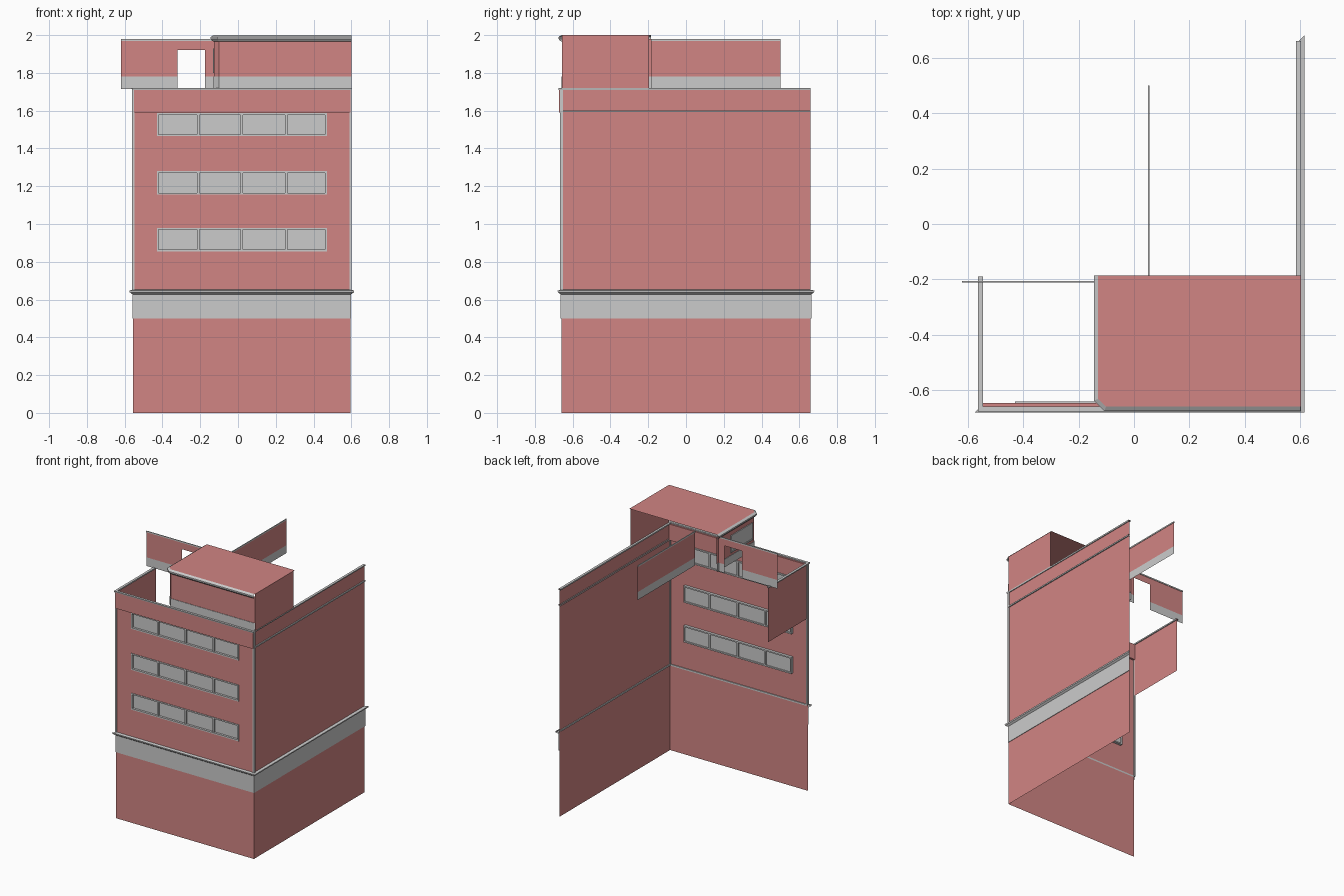
import bpy, bmesh
from mathutils import Vector

if "Cube" in bpy.data.objects:
    bpy.data.objects.remove(bpy.data.objects["Cube"])

red = bpy.data.materials.new("red_wall")
red.diffuse_color = (0.64, 0.235, 0.23, 1)
red.use_nodes = True
red.node_tree.nodes["Principled BSDF"].inputs["Base Color"].default_value = red.diffuse_color


def mesh(name, quads, mat=None):
    """Object from a list of polygons, welded where they touch."""
    bm = bmesh.new()
    for q in quads:
        bm.faces.new([bm.verts.new(p) for p in q])
    bmesh.ops.remove_doubles(bm, verts=bm.verts, dist=1e-5)
    me = bpy.data.meshes.new(name)
    bm.to_mesh(me)
    bm.free()
    ob = bpy.data.objects.new(name, me)
    bpy.context.collection.objects.link(ob)
    if mat:
        me.materials.append(mat)
    return ob


def quad_y(x0, x1, z0, z1, y):          # sheet facing the front
    return [(x0, y, z0), (x1, y, z0), (x1, y, z1), (x0, y, z1)]


def quad_x(y0, y1, z0, z1, x):          # sheet facing the right
    return [(x, y0, z0), (x, y1, z0), (x, y1, z1), (x, y0, z1)]


def box_quads(x0, x1, y0, y1, z0, z1):
    return [quad_y(x0, x1, z0, z1, y0), quad_y(x1, x0, z0, z1, y1),
            quad_x(y0, y1, z0, z1, x1), quad_x(y1, y0, z0, z1, x0),
            [(x0, y0, z1), (x1, y0, z1), (x1, y1, z1), (x0, y1, z1)],
            [(x0, y1, z0), (x1, y1, z0), (x1, y0, z0), (x0, y0, z0)]]


def sweep(name, path, profile, mat=None):
    """Mitred sweep; first and last path points only set the end mitres.
    Profile points are (outward offset, z)."""
    p = [Vector(a) for a in path]
    rows = []
    for i in range(1, len(p) - 1):
        d0, d1 = (p[i] - p[i - 1]).normalized(), (p[i + 1] - p[i]).normalized()
        n0, n1 = Vector((d0.y, -d0.x)), Vector((d1.y, -d1.x))
        m = (n0 + n1) / (1 + n0.dot(n1))
        rows.append([(p[i].x + m.x * d, p[i].y + m.y * d, z) for d, z in profile])
    quads = [[a[k], b[k], b[k + 1], a[k + 1]]
             for a, b in zip(rows, rows[1:]) for k in range(len(profile) - 1)]
    return mesh(name, quads, mat)


XL, XR, YF, YB = -0.555, 0.595, -0.66, 0.66
TOP = 1.72
street = [(XL, 0), (XL, YF), (XR, YF), (XR, YB), (0, YB)]

# Front wall with three window strips cut out
rows = [(0.855, 0.98), (1.155, 1.28), (1.465, 1.588)]
WX0, WX1 = -0.43, 0.47
zs = [0] + [z for r in rows for z in r] + [TOP]
xs = [XL, WX0, WX1, XR]
mesh("front_wall", [quad_y(xs[i], xs[i + 1], zs[j], zs[j + 1], YF)
                    for j in range(7) for i in range(3)
                    if not (i == 1 and j % 2 == 1)], red)

# Side walls
mesh("right_wall", [quad_x(YF, YB, 0, TOP, XR)], red)
mesh("left_return_wall", [quad_x(-0.19, YF, 1.30, TOP, XL + 0.003)], red)

# Window strips: frame, mullions and glass
for k, (z0, z1) in enumerate(rows):
    f, y0, y1 = 0.01, -0.664, -0.64
    bars = [(WX0, WX1, z0, z0 + f), (WX0, WX1, z1 - f, z1),
            (WX0, WX0 + f, z0 + f, z1 - f), (WX1 - f, WX1, z0 + f, z1 - f)]
    q = []
    for a, b, c, d in bars:
        q += box_quads(a, b, y0, y1, c, d)
    mesh(f"window_frame_{k}", q)
    q = []
    for x in (-0.21, 0.02, 0.255):
        q += box_quads(x - 0.007, x + 0.007, -0.658, y1, z0 + f, z1 - f)
    mesh(f"window_mullions_{k}", q)
    mesh(f"window_glass_{k}", [quad_y(WX0, WX1, z0, z1, -0.648)])

# Fascia band and projecting cornice above the ground floor
sweep("ground_fascia", street, [(0, 0.50), (0.004, 0.50), (0.004, 0.635)])
sweep("ground_cornice", street,
      [(0.004, 0.628), (0.018, 0.638), (0.02, 0.648), (0.0, 0.652),
       (-0.006, 0.652), (-0.006, 0.64)])

# Slim corner strips on the upper storeys
for x in (XL, XR):
    mesh("corner_strip", box_quads(x - 0.006, x + 0.006, -0.666, -0.65, 0.65, TOP))

# Parapet: thickened front panel, string course and coping
mesh("front_parapet", box_quads(XL + 0.005, XR, -0.673, -0.645, 1.59, 1.712), red)
sweep("string_course", [(XR, -1), (XR, YF), (XR, YB), (XR, 1)],
      [(-0.008, 1.592), (0.008, 1.592), (0.008, 1.602), (-0.008, 1.602)])
sweep("parapet_coping",
      [(XL, 0), (XL, -0.19), (XL, YF - 0.008), (XR, YF - 0.008), (XR, YB), (XR, 1)],
      [(-0.01, 1.71), (0.006, 1.71), (0.008, TOP), (-0.01, TOP), (-0.01, 1.71)])

# Penthouse: open at the back, chamfered front left corner
PL, PR, PF, PB = -0.127, 0.60, -0.657, -0.185
pent = [(PL, 0), (PL, PB), (PL, -0.63), (-0.10, PF), (PR, PF), (1, PF)]
sweep("penthouse_wall", pent, [(0, 1.78), (0, 1.98)], red)
sweep("penthouse_base", pent, [(0, TOP), (0.003, TOP), (0.003, 1.78), (0, 1.78)])
mesh("penthouse_right_wall", [quad_x(PF, PB - 0.01, TOP, 2.0, PR)], red)
sweep("penthouse_roof_trim", pent,
      [(0, 1.965), (0.01, 1.97), (0.018, 1.98), (0.018, 1.99), (0.002, 2.0)])
mesh("penthouse_roof", [[(PL - 0.002, PB, 2), (PL - 0.002, -0.631, 2),
                         (-0.101, PF - 0.002, 2), (PR + 0.003, PF - 0.002, 2),
                         (PR + 0.003, PB, 2)]], red)

# Small side window of the penthouse
q = []
for a, b, c, d in ((-0.61, -0.35, 1.80, 1.81), (-0.61, -0.35, 1.92, 1.93),
                   (-0.61, -0.60, 1.81, 1.92), (-0.36, -0.35, 1.81, 1.92)):
    q += box_quads(PL - 0.006, PL + 0.004, a, b, c, d)
mesh("penthouse_window_frame", q)
mesh("penthouse_window_glass", [quad_x(-0.35, -0.61, 1.80, 1.93, PL - 0.002)])

# Rooftop screen with a doorway
SY, ST = -0.208, 1.975
mesh("door_screen", [quad_y(-0.62, -0.32, 1.78, 1.92, SY),
                     quad_y(-0.62, -0.32, 1.92, ST, SY),
                     quad_y(-0.32, -0.175, 1.92, ST, SY),
                     quad_y(-0.175, PL, 1.92, ST, SY),
                     quad_y(-0.175, PL, 1.78, 1.92, SY)], red)
mesh("door_screen_base", [quad_y(-0.62, -0.32, 1.715, 1.78, SY),
                          quad_y(-0.175, PL, 1.715, 1.78, SY)])
mesh("door_screen_coping", box_quads(-0.62, PL, SY - 0.003, SY + 0.003, 1.97, 1.98))

# Rooftop screen running to the back
mesh("rear_screen", [quad_x(PB, 0.50, 1.78, ST, 0.053)], red)
mesh("rear_screen_base", [quad_x(PB, 0.50, TOP, 1.78, 0.053)])
mesh("rear_screen_coping", box_quads(0.05, 0.056, PB, 0.50, 1.97, 1.98))
